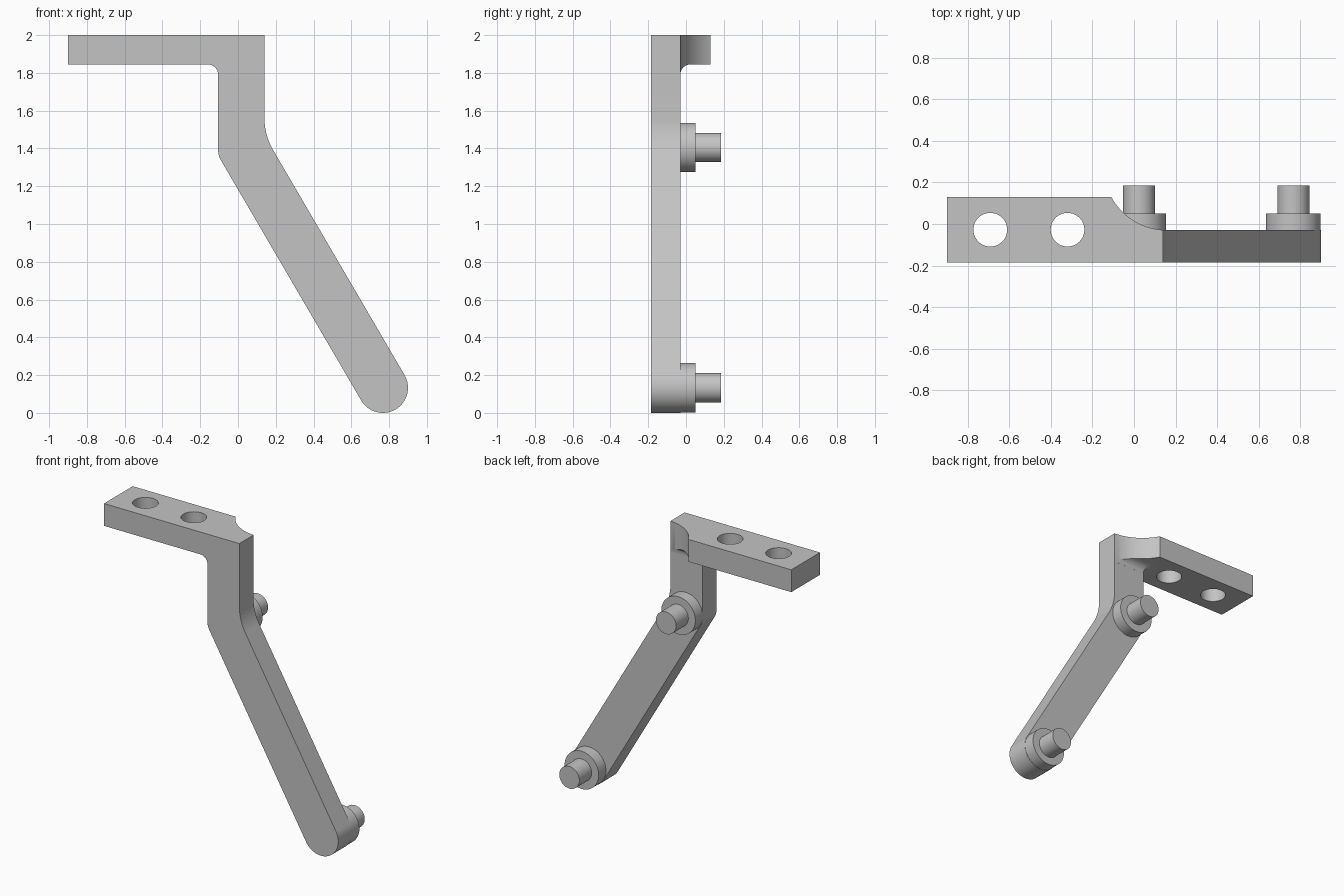
import bpy, bmesh, math
from mathutils import Vector, Matrix

if "Cube" in bpy.data.objects:
    bpy.data.objects.remove(bpy.data.objects["Cube"])

GREY = bpy.data.materials.new("plain_grey")
GREY.use_nodes = True
GREY.diffuse_color = (0.55, 0.55, 0.55, 1)
GREY.node_tree.nodes["Principled BSDF"].inputs["Base Color"].default_value = GREY.diffuse_color

FRONT, BACK, REAR = -0.185, -0.03, 0.13      # plate front, plate back, flange rear
LEFT, RIGHT = -0.105, 0.14                   # sides of the upright
TOP, UNDER, FILLET = 2.0, 1.845, 0.055
UPPER, LOWER, END_R = Vector((0.024, 1.405)), Vector((0.767, 0.133)), 0.133


def loft(name, rings):
    """Solid skinned through matching rings of points."""
    bm = bmesh.new()
    loops = [[bm.verts.new(p) for p in ring] for ring in rings]
    n = len(loops[0])
    for a, b in zip(loops, loops[1:]):
        for i in range(n):
            j = (i + 1) % n
            bm.faces.new((a[i], a[j], b[j], b[i]))
    bm.faces.new(loops[0])
    bm.faces.new(loops[-1])
    bmesh.ops.recalc_face_normals(bm, faces=bm.faces)
    mesh = bpy.data.meshes.new(name)
    bm.to_mesh(mesh)
    bm.free()
    obj = bpy.data.objects.new(name, mesh)
    bpy.context.collection.objects.link(obj)
    mesh.materials.append(GREY)
    return obj


def arc(centre, radius, start, end, steps):
    angles = [math.radians(start + (end - start) * i / steps) for i in range(steps + 1)]
    return [Vector((centre[0] + radius * math.cos(a), centre[1] + radius * math.sin(a))) for a in angles]


def rounded(before, corner, after, radius, steps=10):
    """Points of a tangent arc replacing a corner."""
    u, v = (before - corner).normalized(), (after - corner).normalized()
    half = u.angle(v) / 2
    centre = corner + (u + v).normalized() * radius / math.sin(half)
    p = corner + u * radius / math.tan(half) - centre
    q = corner + v * radius / math.tan(half) - centre
    turn = -p.angle_signed(q)
    return [centre + Matrix.Rotation(turn * i / steps, 2) @ p for i in range(steps + 1)]


def cylinder(name, x, y, radius, z0, z1):
    ring = arc((x, y), radius, 0, 360, 96)[:-1]
    return loft(name, [[(p.x, p.y, z) for p in ring] for z in (z0, z1)])


def combine(target, other, operation):
    mod = target.modifiers.new(operation.lower(), 'BOOLEAN')
    mod.operation, mod.solver, mod.object = operation, 'EXACT', other
    bpy.context.view_layer.objects.active = target
    bpy.ops.object.modifier_apply(modifier=mod.name)
    bpy.data.objects.remove(other)


def smooth(obj):
    bpy.ops.object.select_all(action='DESELECT')
    obj.select_set(True)
    bpy.context.view_layer.objects.active = obj
    bpy.ops.object.shade_smooth_by_angle(angle=math.radians(25))


# Upright and slanted arm with a round lower end
direction = (LOWER - UPPER).normalized()
side = Vector((-direction.y, direction.x))
low_left, low_right = LOWER - side * END_R, LOWER + side * END_R


def bend(x, edge):
    return Vector((x, edge.y + (x - edge.x) * direction.y / direction.x))


top_left, top_right = Vector((LEFT, UNDER - FILLET)), Vector((RIGHT, UNDER - FILLET))
tilt = math.degrees(math.atan2(side.y, side.x))
outline = [top_left]
outline += rounded(top_left, bend(LEFT, low_left), low_left, 0.1)
outline += arc(LOWER, END_R, tilt - 180, tilt, 32)
outline += rounded(low_right, bend(RIGHT, low_right), top_right, 0.34)
outline.append(top_right)
bracket = loft("bracket", [[(p.x, y, p.y) for p in outline] for y in (FRONT, BACK)])

# Flared neck that fillets the upright into the flange
rings = []
for i in range(11):
    a = math.radians(9 * i)
    d = max(FILLET * (1 - math.cos(a)), 0.0002)
    z = UNDER - FILLET + FILLET * math.sin(a)
    ring = [(RIGHT, FRONT), (LEFT - d, FRONT)] + [tuple(p) for p in arc((LEFT, BACK), d, 180, 90, 10)]
    ring.append((RIGHT, BACK + d))
    rings.append([(x, y, z) for x, y in ring])
combine(bracket, loft("neck", rings), 'UNION')

# Flange with two holes and a scooped rear corner
plan = [(-0.9, FRONT), (RIGHT, FRONT), (RIGHT, REAR), (-0.9, REAR)]
flange = loft("flange", [[(x, y, z) for x, y in plan] for z in (UNDER, TOP)])
for x in (-0.692, -0.32):
    combine(flange, cylinder("hole", x, -0.0275, 0.081, 1.7, 2.1), 'DIFFERENCE')
combine(bracket, flange, 'UNION')
combine(bracket, cylinder("scoop", 0.16, 0.278, 0.3075, 1.7, 2.1), 'DIFFERENCE')
smooth(bracket)

# Collared pins on the back of the arm
for name, at in (("upper_pin", UPPER), ("lower_pin", LOWER)):
    steps = ((0.131, BACK), (0.131, 0.05), (0.077, 0.05), (0.077, 0.185))
    pin = loft(name, [[(p.x, y, p.y) for p in arc(at, r, 0, 360, 64)[:-1]] for r, y in steps])
    smooth(pin)
